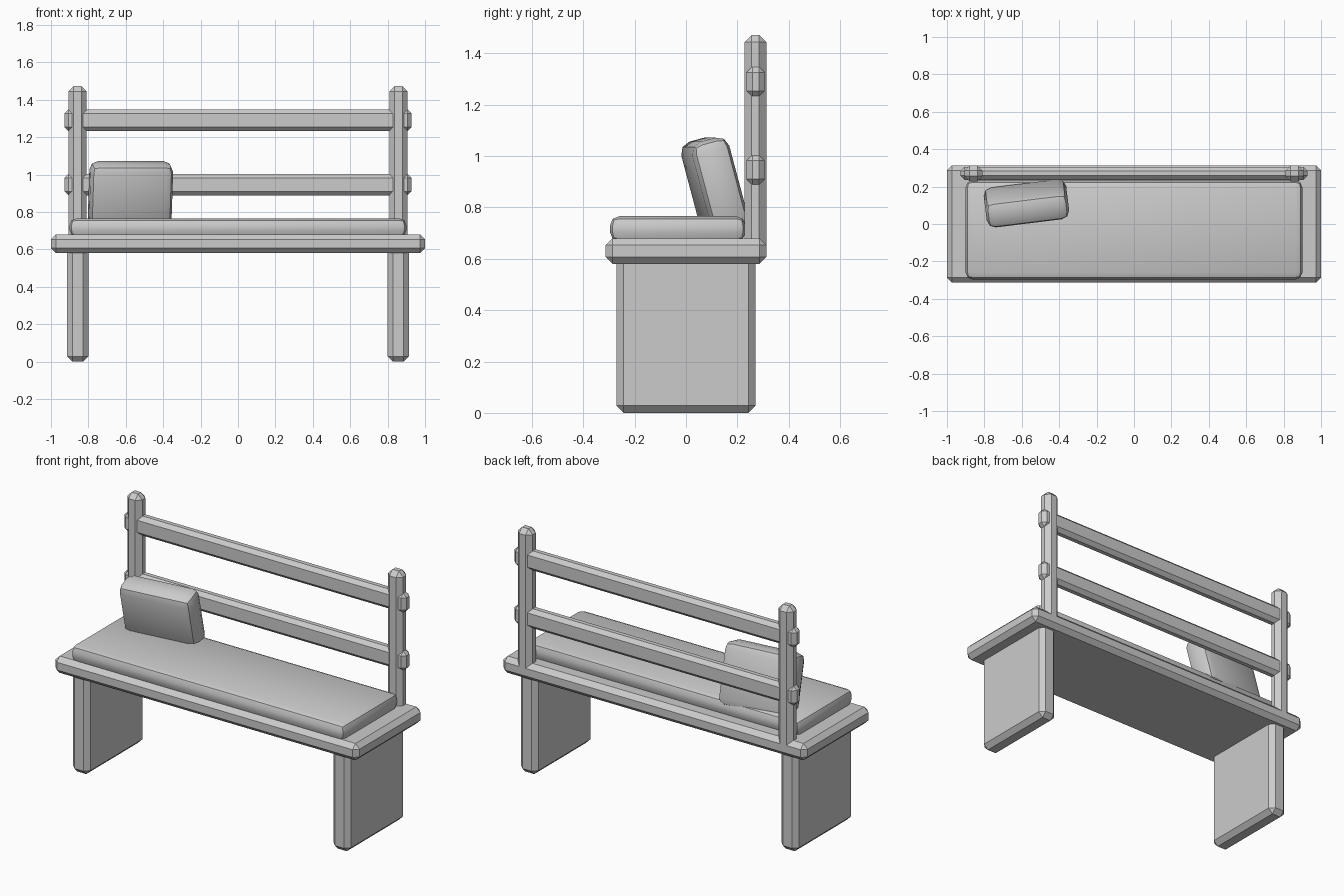
import bpy
from math import radians

if "Cube" in bpy.data.objects:
    bpy.data.objects.remove(bpy.data.objects["Cube"])


def box(name, lo, hi, bevel, segments=1, rot=(0, 0, 0), smooth=False):
    """Bevelled box spanning the corners lo..hi, turned about its centre."""
    centre = [(a + b) / 2 for a, b in zip(lo, hi)]
    bpy.ops.mesh.primitive_cube_add(size=1, location=centre)
    ob = bpy.context.object
    ob.name = name
    ob.scale = [b - a for a, b in zip(lo, hi)]
    bpy.ops.object.transform_apply(location=False, rotation=False, scale=True)
    mod = ob.modifiers.new("Bevel", "BEVEL")
    mod.width = bevel
    mod.segments = segments
    bpy.ops.object.modifier_apply(modifier=mod.name)
    ob.rotation_euler = [radians(a) for a in rot]
    if smooth:
        bpy.ops.object.shade_smooth_by_angle(angle=radians(30))
    return ob


# Seat plank
box("seat", (-1, -0.313, 0.58), (1, 0.313, 0.68), 0.027)

# Panel legs and back posts, one of each per side
for side, s in (("left", -1), ("right", 1)):
    x = s * 0.857
    box(side + "_leg", (x - 0.057, -0.271, 0), (x + 0.057, 0.271, 0.62), 0.028)
    x = s * 0.858
    box(side + "_post", (x - 0.049, 0.228, 0.62), (x + 0.049, 0.313, 1.472), 0.028)

# Back rails running through the posts
for name, z in (("lower_rail", 0.946), ("upper_rail", 1.29)):
    box(name, (-0.928, 0.236, z - 0.058), (0.928, 0.306, z + 0.058), 0.022)

# Seat cushion
box("cushion", (-0.9, -0.296, 0.667), (0.9, 0.232, 0.766), 0.036, 2, smooth=True)

# Loose pillow tipped forward and turned slightly
box("pillow", (-0.797, 0.035, 0.71), (-0.353, 0.185, 1.07), 0.045, 2,
    rot=(15, 0, 7), smooth=True)
